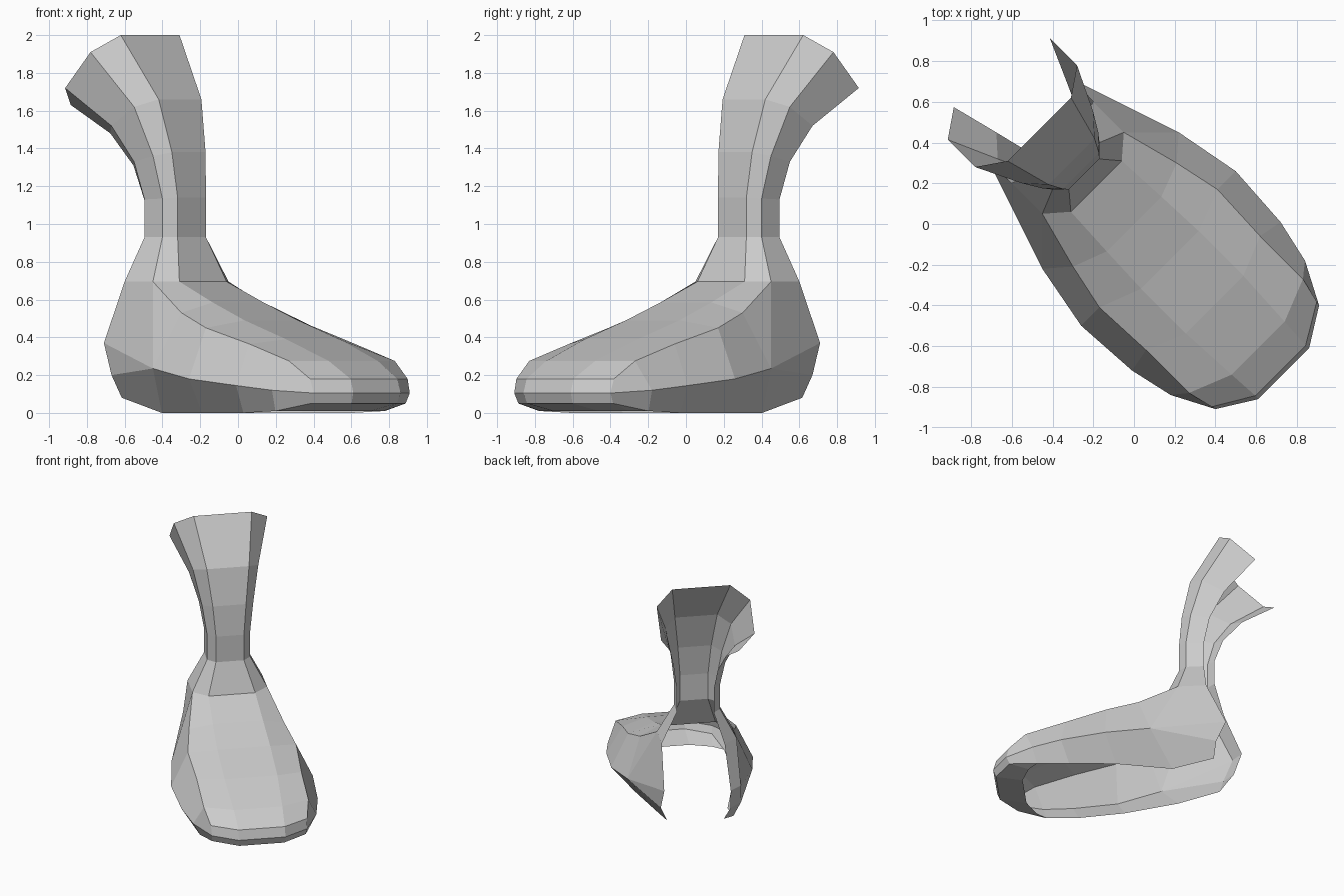
import bpy, bmesh
from math import sqrt

if "Cube" in bpy.data.objects:
    bpy.data.objects.remove(bpy.data.objects["Cube"])

# Points are (u, v, z): u runs heel to toe along the diagonal, v is sideways.
def world(p):
    u, v, z = p
    return ((u + v) / sqrt(2), (v - u) / sqrt(2), z)

def flip(p, s):
    return (p[0], p[1] * s, p[2])

def build(name, faces):
    bm = bmesh.new()
    for f in faces:
        bm.faces.new([bm.verts.new(world(p)) for p in f])
    bmesh.ops.remove_doubles(bm, verts=bm.verts, dist=0.0005)
    bmesh.ops.recalc_face_normals(bm, faces=bm.faces)
    me = bpy.data.meshes.new(name)
    bm.to_mesh(me)
    bm.free()
    bpy.context.collection.objects.link(bpy.data.objects.new(name, me))

def grid(rows):
    return [(a[i], a[i + 1], b[i + 1], b[i])
            for a, b in zip(rows, rows[1:]) for i in range(len(a) - 1)]

# Shaft rings, top to ankle: front edge, bevel edge, back edge (u, z)
rings = [
    ((-.658, .22, 2.0), (-.75, .354, 1.91), (-.94, 1.72)),
    ((-.434, .16, 1.66), (-.53, .2475, 1.62), (-.70, 1.52)),
    ((-.369, .126, 1.38), (-.442, .194, 1.36), (-.584, 1.33)),
    ((-.346, .106, 1.14), (-.403, .163, 1.135), (-.537, 1.13)),
    ((-.346, .106, .93), (-.403, .163, .93), (-.537, .93)),
    ((-.262, .177, .695), (-.354, .283, .695), (-.566, .695)),
]
rows = []
for a, b, (cu, cz) in rings:
    c = (cu, b[1], cz)
    d = (cu - a[0] + b[0], -a[1], cz - a[2] + b[2])   # extra strip, one side
    rows.append([d, flip(c, -1), flip(b, -1), flip(a, -1), a, b, c])
build("shaft", grid(rows))
d0, a0, b0, c0 = rows[-1][0], rows[-1][4], rows[-1][5], rows[-1][6]

# Upper: centre and edge lines from ankle over the toe to the sole lip
centre = [a0, (0, .19, .585), (.25, .2, .49), (.56, .2, .39), (.863, .184, .275),
          (1.018, .175, .18), (1.04, .177, .105), (1.02, .17, .05), (.82, .17, .01)]
edge = [b0, (-.064, .36, .53), (.17, .41, .45), (.48, .396, .365), (.778, .396, .275),
        (.905, .365, .18), (.926, .36, .105), (.90, .355, .05), (.76, .33, .01)]
build("vamp_and_toe", grid([[flip(e, -1), flip(c, -1), c, e]
                            for c, e in zip(centre, edge)]))

# Sides: widest line and ground line
wide = [(-.163, .474, .235), (.17, .537, .18), (.502, .516, .145), (.721, .467, .12)]
ground = [(-.31, .26, 0), (.1, .37, 0), (.45, .41, 0), (.69, .41, .01)]
heel = [c0, (-.714, .29, .37), (-.643, .304, .2), (-.62, .25, .08)]
side = grid(list(zip(edge[1:5], wide, ground)))
side += [(edge[4], edge[5], edge[6], wide[3]),
         (wide[3], edge[6], edge[7], ground[3]),
         (ground[3], edge[7], edge[8]),
         (b0, edge[1], wide[0]),
         (b0, wide[0], heel[1], c0),
         (heel[1], wide[0], heel[2]),
         (heel[2], wide[0], ground[0], heel[3])]
for s, name in ((1, "right_side"), (-1, "left_side")):
    faces = [[flip(p, s) for p in f] for f in side]
    if s < 0:   # heel wrap continues the extra shaft strip
        wrap = [d0, (-.79, -.2, .37), (-.73, -.21, .2), (-.66, -.17, .08)]
        faces += grid([(flip(h, -1), w) for h, w in zip(heel, wrap)])
    build(name, faces)
